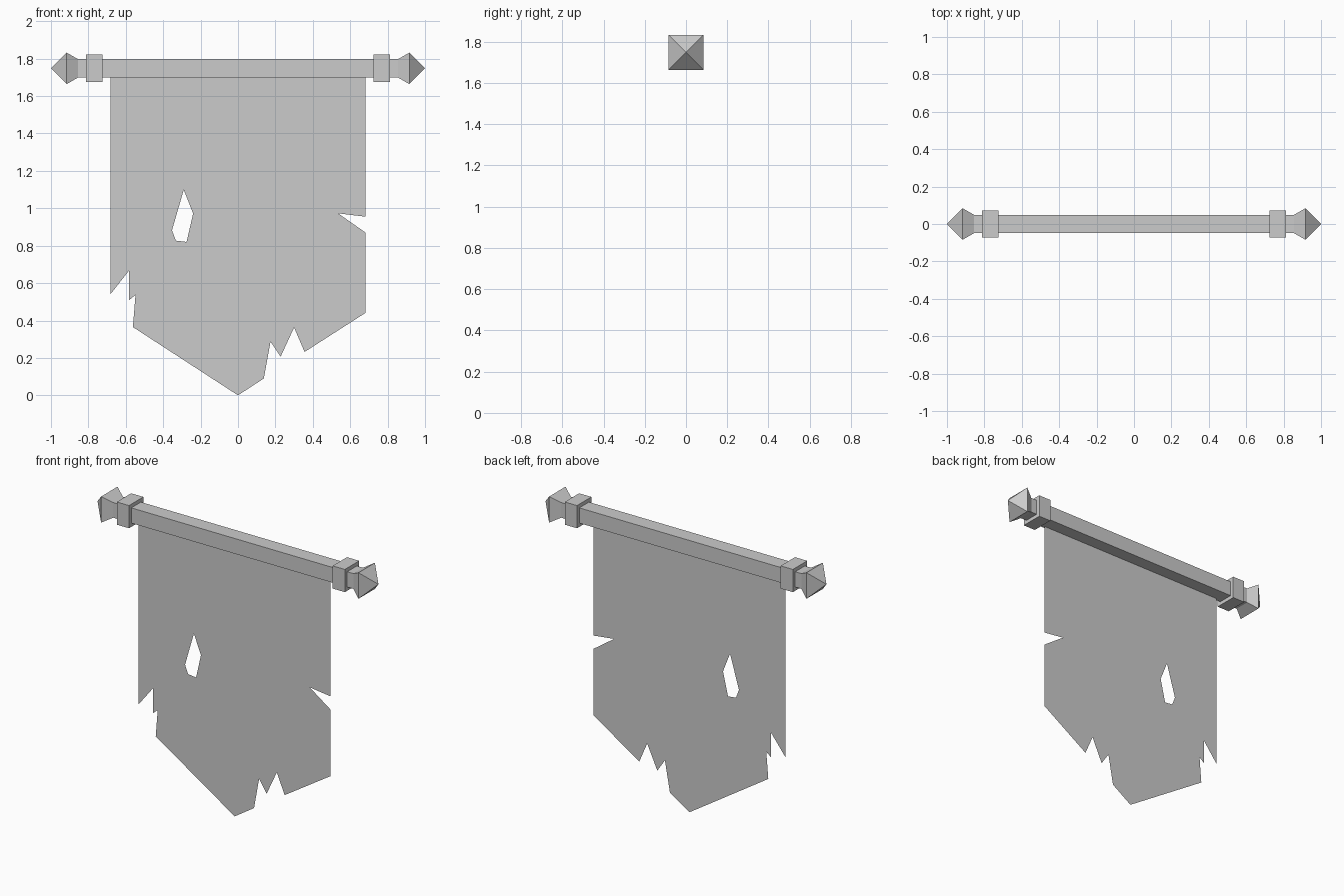
import bpy
import bmesh

cube = bpy.data.objects.get("Cube")
if cube:
    bpy.data.objects.remove(cube)

POLE_Z = 1.748
CLOTH_Y = -0.034

grey = bpy.data.materials.new("plain grey")
grey.use_nodes = True
colour = (0.6, 0.6, 0.6, 1)
grey.diffuse_color = colour
grey.node_tree.nodes["Principled BSDF"].inputs["Base Color"].default_value = colour


def add_object(name, bm):
    mesh = bpy.data.meshes.new(name)
    bm.to_mesh(mesh)
    bm.free()
    mesh.materials.append(grey)
    obj = bpy.data.objects.new(name, mesh)
    bpy.context.collection.objects.link(obj)
    return obj


def square_bar(name, profile, side=1):
    """Square sections along x from (x, half width) pairs; zero width is a tip."""
    bm = bmesh.new()
    rings = []
    for x, r in profile:
        corners = [(-1, -1), (1, -1), (1, 1), (-1, 1)] if r else [(0, 0)]
        rings.append([bm.verts.new((side * x, r * a, POLE_Z + r * b)) for a, b in corners])
    for ring in (rings[0], rings[-1]):
        if len(ring) == 4:
            bm.faces.new(ring)
    for a, b in zip(rings, rings[1:]):
        for i in range(4):
            j = (i + 1) % 4
            far = [b[j], b[i]] if len(b) == 4 else [b[0]]
            bm.faces.new([a[i], a[j]] + far)
    bmesh.ops.recalc_face_normals(bm, faces=bm.faces)
    return add_object(name, bm)


# Pole, with a collar and a pointed finial at each end
square_bar("pole", [(-0.855, 0.049), (0.855, 0.049)])
for label, side in (("left", 1), ("right", -1)):
    square_bar(label + "_collar", [(0.725, 0.073), (0.812, 0.073)], side)
    square_bar(label + "_finial", [(0.855, 0.049), (0.916, 0.084), (1.0, 0)], side)

# Torn cloth: a single flat sheet with a ragged edge and one hole
outline = [
    (-0.683, 1.71), (-0.683, 0.539), (-0.582, 0.668), (-0.582, 0.509),
    (-0.548, 0.537), (-0.562, 0.365), (0, 0), (0.138, 0.09),
    (0.174, 0.288), (0.228, 0.207), (0.3, 0.363), (0.356, 0.232),
    (0.682, 0.441), (0.682, 0.87), (0.535, 0.973), (0.682, 0.955), (0.682, 1.71),
]
hole = [(-0.29, 1.099), (-0.24, 0.972), (-0.275, 0.82), (-0.332, 0.827), (-0.353, 0.882)]

bm = bmesh.new()
for loop in (outline, hole):
    verts = [bm.verts.new((x, CLOTH_Y, z)) for x, z in loop]
    for i, v in enumerate(verts):
        bm.edges.new((verts[i - 1], v))
bmesh.ops.triangle_fill(bm, use_beauty=True, edges=bm.edges[:], normal=(0, -1, 0))
bm.normal_update()
for f in bm.faces:
    if f.normal.y > 0:
        f.normal_flip()
add_object("torn_cloth", bm)
